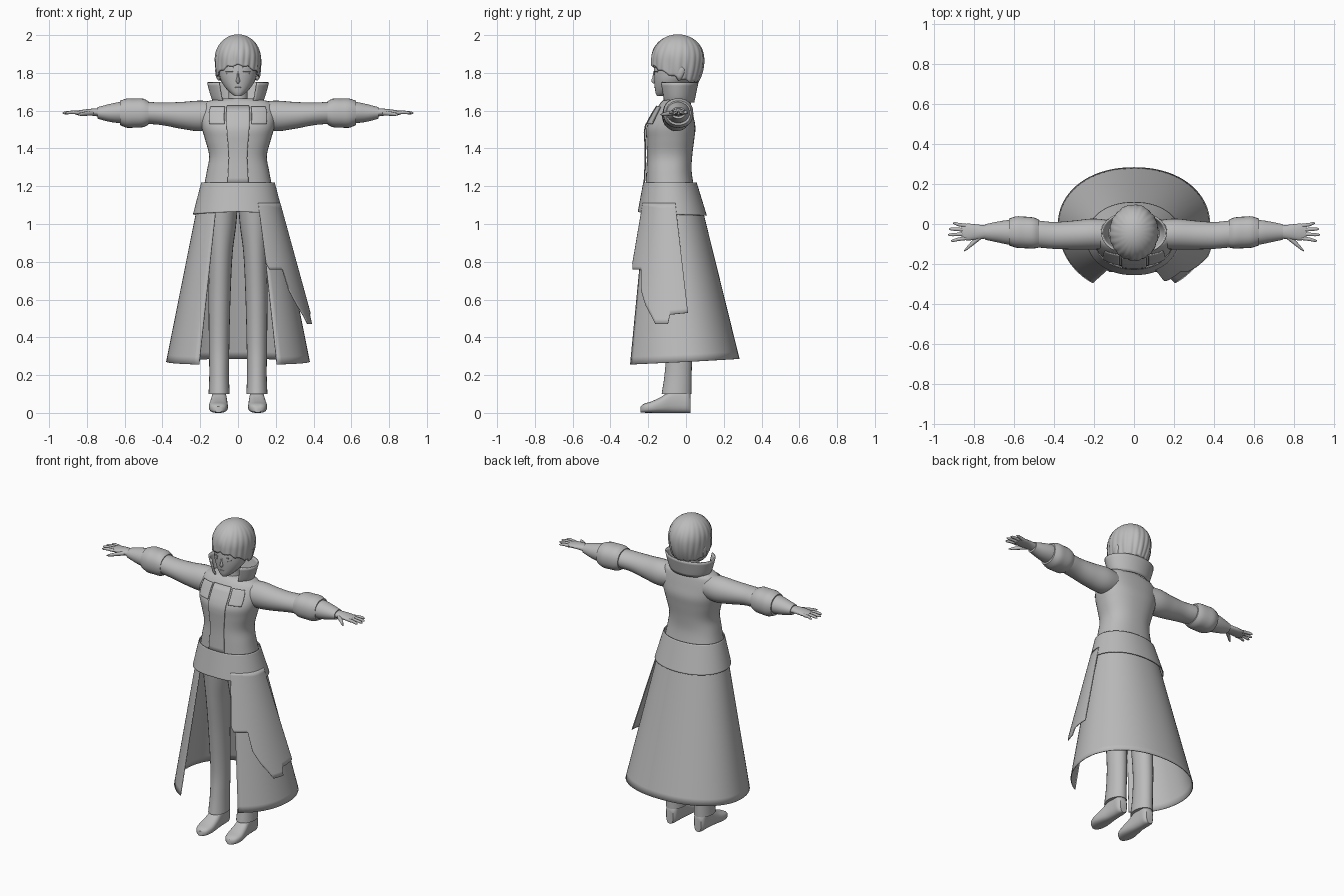
import bpy, bmesh
from math import sin, cos, pi, radians

if "Cube" in bpy.data.objects:
    bpy.data.objects.remove(bpy.data.objects["Cube"])

grey = bpy.data.materials.new("plain grey")
grey.use_nodes = True
grey.diffuse_color = (0.5, 0.5, 0.5, 1)
grey.node_tree.nodes["Principled BSDF"].inputs["Base Color"].default_value = (0.5, 0.5, 0.5, 1)
parts = []


def curve(rows, s):
    """Smooth interpolation of rows (key, values...) at key s."""
    n = len(rows)
    s = min(max(s, rows[0][0]), rows[-1][0])
    i = max(k for k in range(n - 1) if rows[k][0] <= s)
    a, b = rows[i], rows[i + 1]
    p, q = rows[max(i - 1, 0)], rows[min(i + 2, n - 1)]
    h = b[0] - a[0]
    t = (s - a[0]) / h
    out = []
    for k in range(1, len(a)):
        m0 = (b[k] - p[k]) / (b[0] - p[0]) * h
        m1 = (q[k] - a[k]) / (q[0] - a[0]) * h
        out.append((2*t**3 - 3*t*t + 1) * a[k] + (t**3 - 2*t*t + t) * m0
                   + (3*t*t - 2*t**3) * b[k] + (t**3 - t*t) * m1)
    return out


def linear(rows, s):
    for a, b in zip(rows, rows[1:]):
        if s <= b[0]:
            return a[1] + (b[1] - a[1]) * max(0, s - a[0]) / (b[0] - a[0])
    return rows[-1][1]


def sheet(name, f, nu, nv, closed=False, cap=False, thick=0):
    """Grid surface from f(u, v) with u, v in 0..1."""
    bm = bmesh.new()
    cols = nu if closed else nu + 1
    grid = [[bm.verts.new(f(i / nu, j / nv)) for i in range(cols)] for j in range(nv + 1)]
    for r0, r1 in zip(grid, grid[1:]):
        for i in range(nu):
            k = (i + 1) % cols
            bm.faces.new((r0[i], r0[k], r1[k], r1[i]))
    if cap:
        bm.faces.new(grid[0][::-1])
        bm.faces.new(grid[-1])
    bmesh.ops.remove_doubles(bm, verts=bm.verts, dist=0.0002)
    bmesh.ops.recalc_face_normals(bm, faces=bm.faces)
    mesh = bpy.data.meshes.new(name)
    bm.to_mesh(mesh)
    bm.free()
    ob = bpy.data.objects.new(name, mesh)
    bpy.context.collection.objects.link(ob)
    mesh.materials.append(grey)
    if thick:
        mod = ob.modifiers.new("thickness", 'SOLIDIFY')
        mod.thickness, mod.offset = thick, 0
    parts.append(ob)
    return ob


def power(c, e):
    return abs(c) ** e * (1 if c >= 0 else -1)


def loft(name, rows, axis, nu=24, nv=20, e=1.0, side=1):
    """Tube along an axis; rows are (position, centre, radius, centre, radius)."""
    def f(u, v):
        s = rows[0][0] + (rows[-1][0] - rows[0][0]) * v
        c1, r1, c2, r2 = curve(rows, s)
        p = c1 + r1 * power(sin(2*pi*u), e)
        q = c2 - r2 * power(cos(2*pi*u), e)
        x, y, z = {'x': (s, p, q), 'y': (p, s, q), 'z': (p, q, s)}[axis]
        return (x * side, y, z)
    return sheet(name, f, nu, nv, True, True)


def wrap(rows, e, a, z, off=0):
    """Point on a standing loft; angle a in degrees from the front towards +x."""
    c1, r1, c2, r2 = curve(rows, z)
    return (c1 + (r1 + off) * power(sin(radians(a)), e),
            c2 - (r2 + off) * power(cos(radians(a)), e), z)


def patch(name, rows, e, a0, a1, z0, z1, off, thick=0.005):
    sheet(name, lambda u, v: wrap(rows, e, a0 + (a1 - a0) * u, z0 + (z1 - z0) * v, off),
          12, 12, thick=thick)


# Torso
torso = [(1.18, 0, .185, -.085, .13), (1.28, 0, .165, -.09, .12), (1.36, 0, .153, -.087, .12),
         (1.45, 0, .175, -.083, .127), (1.51, 0, .192, -.08, .13), (1.57, 0, .2, -.07, .11),
         (1.62, 0, .19, -.06, .09), (1.65, 0, .165, -.053, .075), (1.665, 0, .09, -.05, .06)]
loft("jacket_body", torso, 'z', 40, 30, .85)
patch("front_placket", torso, .85, -14, 14, 1.21, 1.625, .009)

# Skirt of the coat
def skirt(a, z, off=0):
    t = (1.22 - z) / .95
    s, c = sin(radians(a)), cos(radians(a))
    ry = .135 + (.205 if c > 0 else .15) * t + off
    return ((.188 + .19 * t + off) * power(s, .93), -.085 * (1 - t) - ry * power(c, .97), z)


def panel(name, a0, a1, top, bottom, flare, nu=60, nv=24):
    def f(u, v):
        a = a0 + (a1 - a0) * u
        z = top + (bottom(a) - top) * v
        return skirt(a, z, flare(z))
    sheet(name, f, nu, nv, thick=.005)


panel("coat_skirt", 31, 329, 1.2, lambda a: .27 - .016 * cos(radians(a)), lambda z: 0)
panel("hip_yoke", 0, 360, 1.22, lambda a: 1.065 - .02 * sin(radians(a / 2)),
      lambda z: .004 + .06 * (1.22 - z))
hem = [(27, .79), (30, .76), (46, .76), (49, .65), (56, .57), (62, .52), (67, .47),
       (78, .47), (80, .52), (96, .53)]
panel("loose_side_flap", 27, 96, 1.11, lambda a: linear(hem, a),
      lambda z: .012 + .075 * (1.11 - z), 69)

# Collar
def collar(u, v):
    a = radians(38 + 284 * u)
    flare = .125 + .035 * v ** .7
    return (flare * sin(a), -.045 - (.085 + .022 * v) * cos(a), 1.645 + .105 * v)


sheet("standing_collar", collar, 48, 6, thick=.008)
loft("neck", [(1.62, 0, .06, -.05, .06), (1.68, 0, .05, -.055, .05), (1.76, 0, .05, -.05, .05)], 'z')

# Head
face = [(1.677, 0, .016, -.135, .018), (1.69, 0, .036, -.118, .042), (1.72, 0, .066, -.095, .07),
        (1.76, 0, .09, -.075, .094), (1.8, 0, .1, -.063, .108), (1.85, 0, .104, -.053, .114),
        (1.92, 0, .095, -.05, .105), (1.96, 0, .05, -.05, .06)]
loft("face", face, 'z', 40, 26, .95)
loft("nose", [(1.745, 0, .004, -.168, .006), (1.757, 0, .011, -.168, .016),
              (1.775, 0, .007, -.167, .011), (1.81, 0, .004, -.166, .006)], 'z', 12, 8)
patch("mouth", face, .95, -11, 11, 1.721, 1.724, .002, .003)


def hair(u, v):
    a = 2 * pi * u
    back = (1 - cos(a)) / 2
    edge = 1.835 - .045 * sin(a) ** 2 - .09 * back ** 2 + .022 * abs((u * 13) % 1 - .5)
    lift = 2.0 - (2.0 - edge) * v ** 1.7
    d = (lift - 1.87) / .13
    r = (max(0, 1 - d ** 2.1)) ** .5 if d > 0 else 1 - .28 * d * d * (.25 + .75 * back)
    r *= 1 + .018 * v * sin(a * 22 + 5 * v) + .012 * v * sin(a * 9 - 7 * v)
    return (.118 * r * sin(a), -.043 - .136 * r * cos(a), lift)


sheet("hair", hair, 156, 30, True, thick=.008)

# Legs and shoes, arms and hands, on both sides
leg = [(.1, .1, .056, -.05, .079), (.2, .1, .052, -.042, .072), (.35, .1, .054, -.036, .068),
       (.6, .098, .058, -.05, .075), (.85, .092, .064, -.07, .09), (1.0, .087, .078, -.08, .1),
       (1.12, .085, .085, -.085, .11)]
shoe = [(-.24, .104, .018, .018, .016), (-.225, .104, .038, .024, .023), (-.18, .104, .05, .031, .031),
        (-.13, .102, .047, .043, .043), (-.08, .1, .041, .06, .06), (-.03, .1, .038, .065, .065),
        (.01, .1, .036, .06, .06), (.024, .1, .024, .05, .05)]
sleeve = [(.1, -.055, .07, 1.575, .07), (.2, -.05, .077, 1.572, .081), (.3, -.055, .072, 1.575, .071),
          (.4, -.057, .067, 1.583, .06), (.48, -.05, .067, 1.588, .058), (.62, -.042, .062, 1.59, .056),
          (.68, -.04, .052, 1.588, .047), (.745, -.04, .038, 1.588, .03)]
cuff = [(.475, -.048, .07, 1.588, .062), (.5, -.045, .077, 1.588, .075), (.55, -.042, .079, 1.587, .077),
        (.59, -.04, .078, 1.587, .077), (.625, -.04, .066, 1.588, .064)]
palm = [(.73, -.04, .032, 1.59, .022), (.78, -.04, .037, 1.592, .018),
        (.83, -.04, .042, 1.59, .014), (.862, -.04, .036, 1.588, .009)]
thumb = [(.765, -.062, .015, 1.588, .013), (.8, -.09, .014, 1.585, .012),
         (.83, -.117, .01, 1.581, .009), (.848, -.134, .003, 1.579, .003)]

for word, s in (("left", 1), ("right", -1)):
    loft(word + "_trouser_leg", leg, 'z', 24, 30, side=s)
    loft(word + "_shoe", shoe, 'y', 24, 24, .75, side=s)
    loft(word + "_sleeve", sleeve, 'x', 28, 36, side=s)
    loft(word + "_cuff", cuff, 'x', 28, 12, .9, side=s)
    loft(word + "_palm", palm, 'x', 20, 10, side=s)
    loft(word + "_thumb", thumb, 'x', 12, 10, side=s)
    for i, tip in enumerate((.915, .93, .925, .905)):
        y = -.071 + .021 * i
        spread = (i - 1.5) * .004
        loft(f"{word}_finger_{i + 1}",
             [(.84, y, .01, 1.589, .01), (.88, y + spread, .009, 1.591, .009),
              (tip - .01, y + 2 * spread, .007, 1.588, .007),
              (tip, y + 2 * spread, .002, 1.587, .002)], 'x', 10, 10, side=s)
    # Ear, eye, brow and chest flap
    loft(word + "_ear", [(1.76, .1, .004, -.035, .006), (1.775, .106, .01, -.035, .016),
                         (1.81, .11, .011, -.03, .024), (1.83, .11, .008, -.03, .018),
                         (1.838, .108, .003, -.03, .006)], 'z', 14, 10, side=s)
    patch(word + "_eyelid", face, .95, 14 * s, 38 * s, 1.806, 1.811, .003, .004)
    patch(word + "_eye", face, .95, 17 * s, 35 * s, 1.788, 1.806, .001, .002)
    patch(word + "_brow", face, .95, 12 * s, 40 * s, 1.826, 1.83, .003, .003)
    patch(word + "_chest_flap", torso, .85, 17 * s, 44 * s, 1.53, 1.62, .008)

# Smooth shading with sharp edges kept
bpy.ops.object.select_all(action='DESELECT')
for ob in parts:
    ob.select_set(True)
bpy.context.view_layer.objects.active = parts[0]
bpy.ops.object.shade_smooth_by_angle(angle=radians(40))
